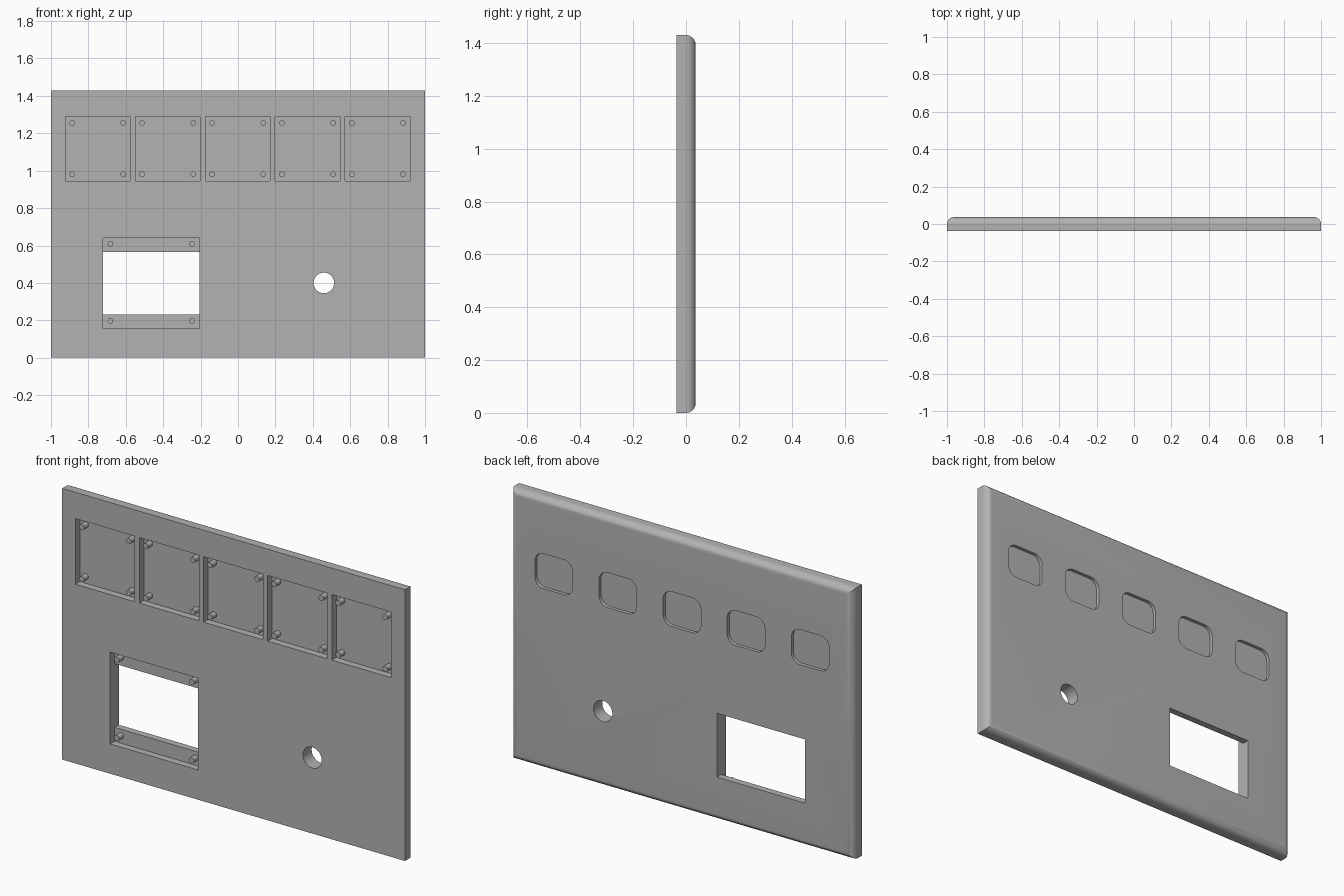
import bpy, bmesh, math
from mathutils import Vector

if "Cube" in bpy.data.objects:
    bpy.data.objects.remove(bpy.data.objects["Cube"], do_unlink=True)

W, H, T = 1.0, 1.43, 0.0365      # half width, height, half thickness
R = 0.037                        # rear edge rounding
DEPTH = 0.037                    # front pocket depth
FLOOR = -T + DEPTH
OUT = 0.1                        # cutter overshoot

grey = bpy.data.materials.new("panel_grey")
grey.use_nodes = True
grey.diffuse_color = (0.45, 0.45, 0.45, 1)
grey.node_tree.nodes["Principled BSDF"].inputs["Base Color"].default_value = (0.45, 0.45, 0.45, 1)


def loft(name, rings):
    """Closed solid through a list of equal-length point rings."""
    bm = bmesh.new()
    loops = [[bm.verts.new(p) for p in ring] for ring in rings]
    for a, b in zip(loops, loops[1:]):
        for i in range(len(a)):
            j = (i + 1) % len(a)
            bm.faces.new((a[i], a[j], b[j], b[i]))
    bm.faces.new(loops[0])
    bm.faces.new(loops[-1])
    bmesh.ops.recalc_face_normals(bm, faces=bm.faces)
    mesh = bpy.data.meshes.new(name)
    bm.to_mesh(mesh)
    bm.free()
    mesh.materials.append(grey)
    ob = bpy.data.objects.new(name, mesh)
    bpy.context.collection.objects.link(ob)
    return ob


def rect(x0, x1, z0, z1, y):
    return [(x0, y, z0), (x1, y, z0), (x1, y, z1), (x0, y, z1)]


def box(name, x0, x1, z0, z1, y0, y1):
    return loft(name, [rect(x0, x1, z0, z1, y) for y in (y0, y1)])


def circle(cx, cz, r, y, n=32):
    return [(cx + r * math.cos(a), y, cz + r * math.sin(a))
            for a in (math.tau * i / n for i in range(n))]


def rounded(cx, cz, hw, hh, r, y, n=8):
    pts = []
    for k, (sx, sz) in enumerate(((1, 1), (-1, 1), (-1, -1), (1, -1))):
        for i in range(n + 1):
            a = math.pi / 2 * (k + i / n)
            pts.append((cx + sx * (hw - r) + r * math.cos(a), y,
                        cz + sz * (hh - r) + r * math.sin(a)))
    return pts


def cut(target, cutter):
    cutter.hide_render = True
    mod = target.modifiers.new("cut", 'BOOLEAN')
    mod.operation, mod.solver, mod.object = 'DIFFERENCE', 'EXACT', cutter
    bpy.context.view_layer.objects.active = target
    bpy.ops.object.modifier_apply(modifier=mod.name)
    bpy.data.objects.remove(cutter, do_unlink=True)


def smooth(ob):
    bpy.ops.object.select_all(action='DESELECT')
    ob.select_set(True)
    bpy.context.view_layer.objects.active = ob
    bpy.ops.object.shade_smooth_by_angle(angle=math.radians(30))


def posts(name, xs, zs):
    for x in xs:
        for z in zs:
            smooth(loft(name, [circle(x, z, 0.015, y, 20) for y in (-T, FLOOR + 0.002)]))


# Panel with mitred, rounded rear edges
rings = [rect(-W, W, 0, H, -T)]
for i in range(11):
    a = math.pi / 2 * i / 10
    d = R * (1 - math.cos(a))
    rings.append(rect(-W + d, W - d, d, H - d, T - R + R * math.sin(a)))
panel = loft("panel", rings)

# Row of button bays: square front pocket, shallow rounded rear recess
for i in range(5):
    cx = -0.002 + 0.374 * (i - 2)
    cut(panel, box("bay_cutter", cx - 0.173, cx + 0.173, 0.945, 1.291, -OUT, FLOOR))
    cut(panel, loft("recess_cutter",
                    [rounded(cx, 1.045, 0.11, 0.092, 0.05, y) for y in (T - 0.018, OUT)]))
    posts("button_post", (cx - 0.137, cx + 0.137), (0.981, 1.255))

# Display window: stepped profile leaves a ledge above and below the opening
step = [(-OUT, 0.157), (FLOOR, 0.157), (FLOOR, 0.23), (OUT, 0.23),
        (OUT, 0.566), (FLOOR, 0.566), (FLOOR, 0.641), (-OUT, 0.641)]
cut(panel, loft("window_cutter", [[(x, y, z) for y, z in step] for x in (-0.721, -0.207)]))
posts("display_post", (-0.682, -0.246), (0.197, 0.61))

# Round hole for the knob shaft
cut(panel, loft("hole_cutter", [circle(0.459, 0.4, 0.055, y, 48) for y in (-OUT, OUT)]))
smooth(panel)
